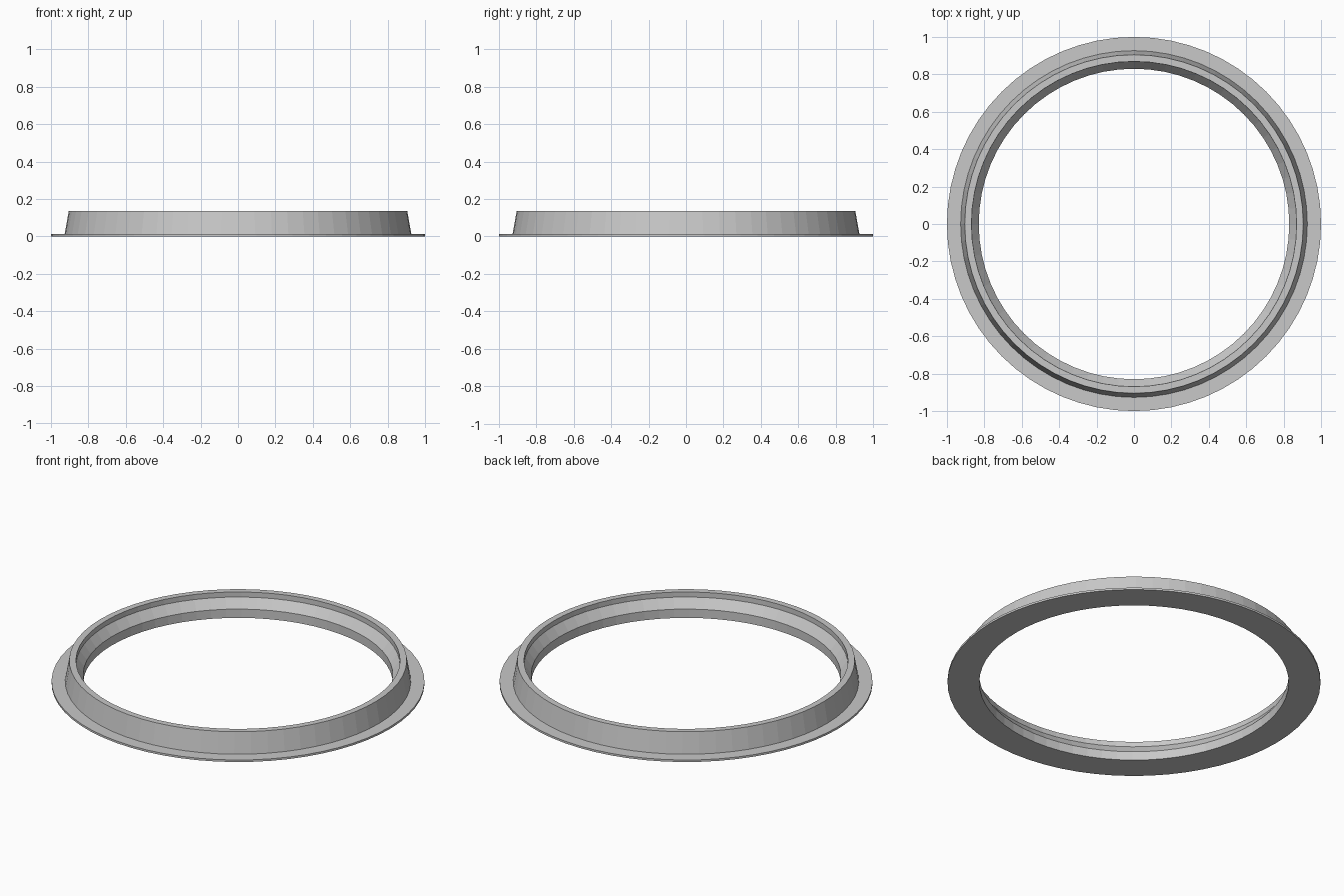
import bpy
import bmesh
import math

SIDES = 64

cube = bpy.data.objects.get("Cube")
if cube:
    bpy.data.objects.remove(cube, do_unlink=True)

# Single plain grey
grey = bpy.data.materials.new("light grey")
grey.use_nodes = True
colour = (0.58, 0.58, 0.58, 1.0)
grey.diffuse_color = colour
grey.node_tree.nodes["Principled BSDF"].inputs["Base Color"].default_value = colour


def lathe(name, profile, material):
    """Revolve a closed (radius, height) profile around z."""
    bm = bmesh.new()
    rings = []
    for i in range(SIDES):
        a = 2 * math.pi * i / SIDES
        rings.append([bm.verts.new((r * math.cos(a), r * math.sin(a), z))
                      for r, z in profile])
    n = len(profile)
    for i, ring in enumerate(rings):
        following = rings[(i + 1) % SIDES]
        for j in range(n):
            k = (j + 1) % n
            bm.faces.new((ring[j], following[j], following[k], ring[k]))
    bmesh.ops.recalc_face_normals(bm, faces=bm.faces)
    mesh = bpy.data.meshes.new(name)
    bm.to_mesh(mesh)
    bm.free()
    mesh.materials.append(material)
    obj = bpy.data.objects.new(name, mesh)
    bpy.context.collection.objects.link(obj)
    return obj


# Thin flange, tapered collar, flat rim, and a bore with a sloped seat
lathe("flanged_ring", [
    (0.83, 0.0), (1.0, 0.0),          # underside
    (1.0, 0.012), (0.927, 0.012),     # flange
    (0.905, 0.135), (0.869, 0.135),   # collar and rim
    (0.869, 0.105), (0.83, 0.052),    # inner step and seat
], grey)
